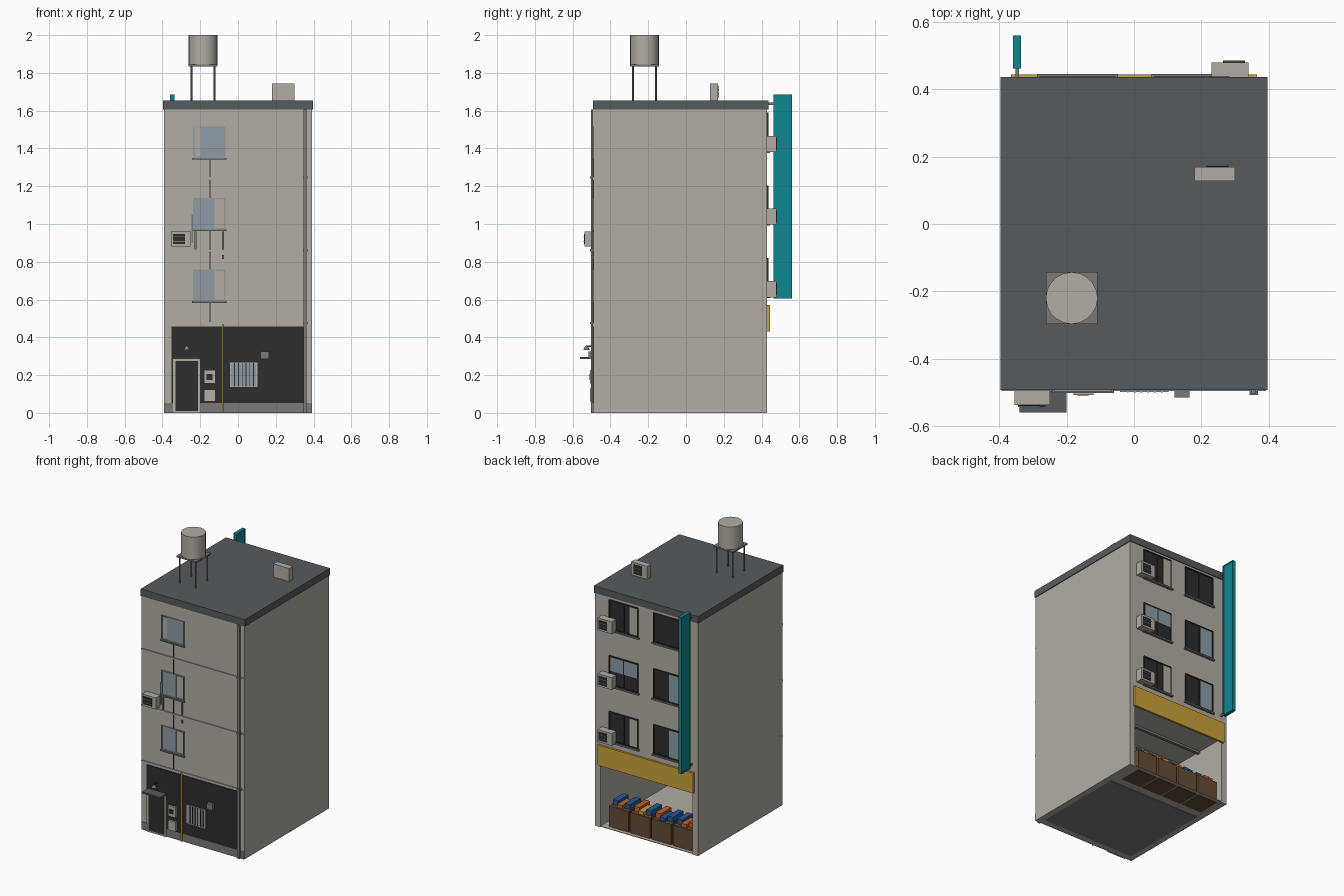
import bpy, bmesh
from math import radians

old = bpy.data.objects.get("Cube")
if old:
    bpy.data.objects.remove(old, do_unlink=True)


def material(name, *rgb):
    mat = bpy.data.materials.new(name)
    mat.use_nodes = True
    color = (*rgb, 1)
    mat.diffuse_color = color
    mat.node_tree.nodes["Principled BSDF"].inputs["Base Color"].default_value = color
    return mat


plaster = material("plaster", .45, .42, .37)
slate = material("slate", .095, .105, .11)
charcoal = material("charcoal", .026, .026, .026)
teal = material("teal", .005, .24, .28)
yellow = material("yellow", .6, .36, .04)
brown = material("cardboard_brown", .13, .07, .035)
orange = material("orange", .55, .12, .02)
blue = material("blue", .02, .1, .32)
glass = material("window_glass", .27, .33, .38)
metal = material("grey_metal", .2, .195, .185)


def finish(name, bm, mat):
    mesh = bpy.data.meshes.new(name)
    bm.to_mesh(mesh)
    bm.free()
    mesh.materials.append(mat)
    obj = bpy.data.objects.new(name, mesh)
    bpy.context.collection.objects.link(obj)
    return obj


def box(name, mat, xs, ys, zs):
    """Box given by its extent along each axis."""
    bm = bmesh.new()
    bmesh.ops.create_cube(bm, size=1)
    for v in bm.verts:
        for axis, (low, high) in enumerate((xs, ys, zs)):
            v.co[axis] = high if v.co[axis] > 0 else low
    return finish(name, bm, mat)


def cylinder(name, mat, center, bottom, top, radius, top_radius=None, sides=16):
    bm = bmesh.new()
    bmesh.ops.create_cone(bm, cap_ends=True, segments=sides, radius1=radius,
                          radius2=radius if top_radius is None else top_radius,
                          depth=top - bottom)
    bmesh.ops.translate(bm, verts=bm.verts, vec=(*center, (bottom + top) / 2))
    obj = finish(name, bm, mat)
    obj.data.shade_smooth()
    bpy.context.view_layer.objects.active = obj
    bpy.ops.object.select_all(action='DESELECT')
    obj.select_set(True)
    bpy.ops.object.shade_smooth_by_angle(angle=radians(40))
    return obj


FRONT, BACK, SIDE = -.49, .43, .392
STOREY = .385


def plate(name, mat, xs, zs, face, near, far):
    """Box standing off the front or back wall by the given distances."""
    out = 1 if face == BACK else -1
    ys = sorted((face + out * near, face + out * far))
    return box(name, mat, xs, ys, zs)


def frame(name, mat, xs, zs, face, bar, far):
    (left, right), (low, high) = xs, zs
    for x in (left, right - bar):
        plate(name + "_upright", mat, (x, x + bar), zs, face, 0, far)
    for z in (low, high - bar):
        plate(name + "_rail", mat, xs, (z, z + bar), face, 0, far)


# Building shell: solid upper storeys over a hollow shop
box("upper_storeys", plaster, (-SIDE, SIDE), (FRONT, BACK), (.46, 1.61))
box("shop_front_wall", plaster, (-SIDE, SIDE), (FRONT, FRONT + .04), (0, .46))
for s in (-1, 1):
    box("shop_side_wall", plaster, sorted((s * SIDE, s * .352)), (FRONT, BACK), (0, .46))
box("shop_floor", plaster, (-.352, .352), (FRONT + .04, BACK), (.004, .008))
box("foundation", metal, (-.352, .352), (FRONT + .04, .19), (0, .004))
for y in (0, .2):
    box("ceiling_beam", metal, (-.352, .352), (y, y + .02), (.445, .46))
box("roof_slab", slate, (-.397, .397), (FRONT - .003, BACK + .006), (1.607, 1.655))

# Front base, dark cladding and storey ledges
plate("plinth", metal, (-SIDE, SIDE), (0, .053), FRONT, 0, .003)
plate("dark_cladding", charcoal, (-.352, .352), (.053, .457), FRONT, 0, .004)
for i in range(3):
    z = .47 + i * STOREY
    plate("storey_ledge", plaster, (-SIDE, SIDE), (z, z + .008), FRONT, 0, .006)
    plate("pipe_bracket", metal, (.343, .369), (z, z + .012), FRONT, 0, .018)
plate("drain_pipe", metal, (.347, .363), (0, 1.607), FRONT, .002, .014)

# Door, canopy and lamp
frame("door_frame", plaster, (-.343, -.2), (0, .285), FRONT, .011, .01)
plate("door", charcoal, (-.332, -.211), (0, .274), FRONT, 0, .008)
plate("door_handle", metal, (-.232, -.224), (.12, .135), FRONT, 0, .016)
plate("door_canopy", slate, (-.34, -.2), (.286, .297), FRONT, 0, .07)
plate("lamp_arm", charcoal, (-.275, -.267), (.35, .358), FRONT, 0, .04)
cylinder("lamp_shade", metal, (-.271, FRONT - .037), .333, .353, .017, .007)

# Meter boxes, gas pipe and vent
for z, high in ((.06, .125), (.155, .227)):
    plate("meter_box", plaster, (-.18, -.12), (z, high), FRONT, 0, .018)
plate("meter_window", charcoal, (-.168, -.135), (.175, .205), FRONT, .018, .02)
plate("gas_pipe", yellow, (-.086, -.077), (0, .47), FRONT, .003, .012)
plate("vent_box", metal, (.12, .165), (.285, .325), FRONT, 0, .025)

# Barred shop window
plate("shop_window_pane", glass, (-.04, .1), (.14, .263), FRONT, 0, .006)
frame("shop_window_frame", plaster, (-.042, .102), (.137, .266), FRONT, .006, .009)
for i in range(6):
    x = -.02 + i * .02
    plate("window_bar", charcoal, (x, x + .004), (.14, .263), FRONT, .006, .011)

# Front windows: a glazed half beside a pale curtained half
for i in range(3):
    low = .592 + i * STOREY * .985
    high, mid = low + .167, -.195 if i == 2 else -.125
    left, right = -.238, -.066
    pane = (mid, right) if i == 2 else (left, mid)
    plate("front_window_pane", glass, pane, (low, high), FRONT, 0, .005)
    frame("front_window_frame", glass, (left, right), (low, high), FRONT, .007, .007)
    plate("front_window_sill", metal, (left - .006, right + .006), (low - .009, low), FRONT, 0, .012)
    plate("cable", charcoal, (-.15, -.145), (low - .11, low - .009), FRONT, 0, .005)
    if i < 2:
        plate("cable_run", charcoal, (-.15, -.145), (high, high + .095), FRONT, 0, .005)
for x in (-.23, -.085):
    plate("sill_pipe", metal, (x, x + .01), (.865, .96), FRONT, 0, .008)
plate("coolant_pipe", metal, (-.246, -.239), (.9, 1.05), FRONT, 0, .007)
plate("pipe_end", metal, (-.085, -.075), (.815, .835), FRONT, 0, .008)


def air_conditioner(name, xs, ys, zs, outward):
    """Casing with a dark grille and fan hub on its outward side."""
    box(name + "_casing", plaster, xs, ys, zs)
    edge = ys[1] if outward > 0 else ys[0]
    left = xs[0] + .01 if outward < 0 else xs[0] + .035
    grille = sorted((edge, edge + outward * .003))
    box(name + "_grille", charcoal, (left, left + .065), grille, (zs[0] + .013, zs[1] - .013))
    mid = sum(zs) / 2
    for z in (mid - .012, mid + .012):
        box(name + "_slat", metal, (left, left + .065),
            sorted((edge, edge + outward * .005)), (z - .002, z + .002))


air_conditioner("front_unit", (-.355, -.25), (FRONT - .048, FRONT), (.88, .96), -1)
air_conditioner("roof_unit", (.18, .3), (.127, .17), (1.655, 1.745), 1)

# Back windows, each with its own curtain or open sash, and wall units
for i in range(3):
    low = .617 + i * STOREY
    high = low + .203
    for left, right in ((-.28, -.055), (.06, .283)):
        xs, zs, mid = (left, right), (low, high), (left + right) / 2
        plate("back_window_dark", charcoal, xs, zs, BACK, 0, .003)
        frame("back_window_frame", charcoal, xs, zs, BACK, .008, .008)
        plate("back_window_mullion", charcoal, (mid - .004, mid + .004), zs, BACK, 0, .008)
        plate("back_window_sill", metal, (left - .008, right + .008), (low - .01, low), BACK, 0, .015)
        if left > 0 and i == 1:
            plate("raised_blind", glass, (left + .008, right - .008), (low + .1, high - .008), BACK, 0, .006)
        elif left > 0:
            plate("back_curtain", plaster, (left + .008, left + .065), (low + .008, high - .008), BACK, 0, .005)
        elif i < 2:
            plate("sliding_pane", glass, (left + .008, mid - .008), (low + .008, high - .008), BACK, 0, .005)
    air_conditioner("back_unit", (.23, .34), (BACK, BACK + .05), (low - .005, low + .08), 1)

# Shop fascia and tall hanging sign
plate("shop_fascia", yellow, (-.365, .365), (.43, .57), BACK, 0, .014)
box("hanging_sign", teal, (-.356, -.338), (.462, .56), (.605, 1.685))
for x in (-.359, -.338):
    for y in (.462, .552):
        box("sign_border", teal, (x, x + .003), (y, y + .008), (.605, 1.685))
    for z in (.605, 1.677):
        box("sign_border", teal, (x, x + .003), (.462, .56), (z, z + .008))
for z in (.615, 1.63):
    box("sign_bracket", metal, (-.352, -.342), (BACK, .465), (z, z + .014))

# Goods crates with boxed items piled on top
toppings = ((blue, orange, blue), (orange, yellow, blue), (orange, blue, blue), (blue, orange, orange))
for i, goods in enumerate(toppings):
    left = .155 - i * .163
    box("goods_crate", brown, (left, left + .15), (.25, .405), (0, .15))
    for j, mat in enumerate(goods):
        x = left + .1 - j * .046
        box("boxed_item", mat, (x, x + .04), (.26 + j % 2 * .03, .375 + j % 2 * .02), (.15, .185 - j % 2 * .012))

# Water tank on its stand
tank = (-.185, -.22)
cylinder("water_tank", plaster, tank, 1.845, 2, .077, sides=20)
box("tank_platform", metal, (-.262, -.108), (-.297, -.143), (1.835, 1.845))
for sx in (-1, 1):
    for sy in (-1, 1):
        cylinder("tank_leg", metal, (tank[0] + sx * .061, tank[1] + sy * .061), 1.65, 1.836, .005, sides=8)
